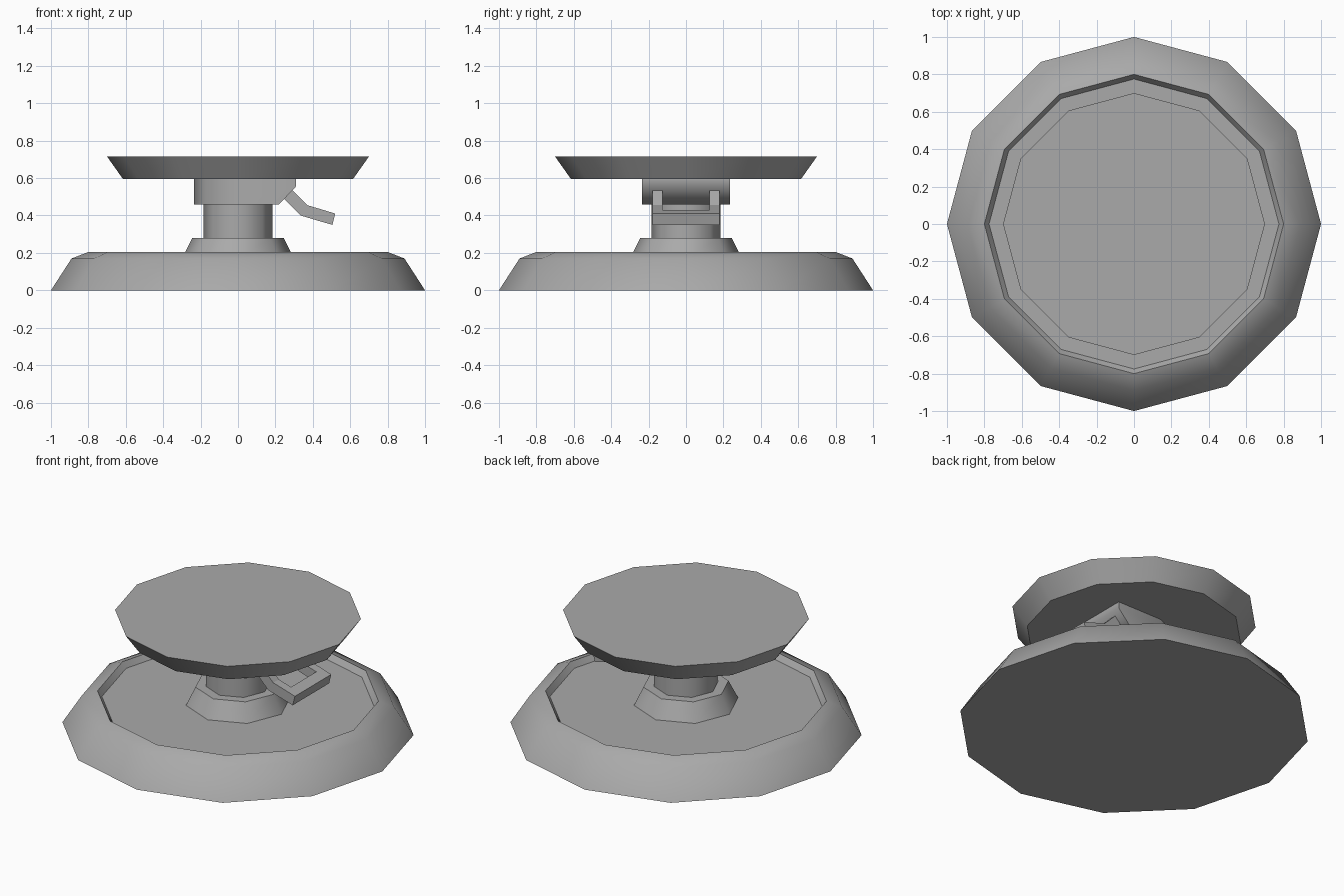
import bpy
import bmesh
from math import cos, sin, tau, radians

old = bpy.data.objects.get("Cube")
if old:
    bpy.data.objects.remove(old, do_unlink=True)

grey = bpy.data.materials.new("plain grey")
grey.use_nodes = True
grey.diffuse_color = (0.4, 0.4, 0.4, 1)
grey.node_tree.nodes["Principled BSDF"].inputs["Base Color"].default_value = (0.4, 0.4, 0.4, 1)


def finish(name, bm):
    """Turn a bmesh into a shaded, coloured object."""
    bmesh.ops.recalc_face_normals(bm, faces=bm.faces)
    mesh = bpy.data.meshes.new(name)
    bm.to_mesh(mesh)
    bm.free()
    mesh.materials.append(grey)
    obj = bpy.data.objects.new(name, mesh)
    bpy.context.collection.objects.link(obj)
    bpy.ops.object.select_all(action='DESELECT')
    obj.select_set(True)
    bpy.context.view_layer.objects.active = obj
    bpy.ops.object.shade_smooth_by_angle(angle=radians(50))
    return obj


def loft(bm, rings):
    """Join rings of points with quads and cap both ends."""
    loops = [[bm.verts.new(p) for p in ring] for ring in rings]
    n = len(loops[0])
    for a, b in zip(loops, loops[1:]):
        for i in range(n):
            j = (i + 1) % n
            bm.faces.new((a[i], a[j], b[j], b[i]))
    bm.faces.new(loops[0])
    bm.faces.new(loops[-1])


def turned(name, sides, profile):
    """Lathe a (radius, height) profile with a vertex on each axis."""
    bm = bmesh.new()
    loft(bm, [[(r * cos(tau * i / sides), r * sin(tau * i / sides), z)
               for i in range(sides)] for r, z in profile])
    return finish(name, bm)


# Base dish with a shallow recess, foot collar, column and seat
turned("base", 12, [(1, 0), (0.89, 0.17), (0.8, 0.205), (0.775, 0.17)])
turned("foot_collar", 8, [(0.3, 0.17), (0.245, 0.28)])
turned("column", 8, [(0.185, 0.27), (0.185, 0.47)])
turned("seat", 12, [(0.615, 0.595), (0.7, 0.715)])

# Bracket under the seat: rounded at the back, chamfered on the lever side
R = 0.235
back = [(R * cos(tau * k / 8), R * sin(tau * k / 8)) for k in range(2, 7)]
bm = bmesh.new()
loft(bm, [[(x, y, z) for x, y in back + [(tip, -R), (tip, R)]]
          for tip, z in [(0.22, 0.46), (0.31, 0.555), (0.31, 0.595)]])
finish("seat_bracket", bm)

# Height lever: a bent frame made of two arms and an end bar
top = [(0.28, 0.545), (0.37, 0.455), (0.455, 0.43), (0.52, 0.41)]
bottom = [(0.235, 0.50), (0.335, 0.40), (0.435, 0.37), (0.505, 0.35)]
arm, opening = 0.18, 0.125
bm = bmesh.new()
for i in range(3):
    corners = [top[i], top[i + 1], bottom[i + 1], bottom[i]]
    spans = [(-arm, arm)] if i == 2 else [(-arm, -opening), (opening, arm)]
    for y0, y1 in spans:
        loft(bm, [[(x, y, z) for x, z in corners] for y in (y0, y1)])
finish("height_lever", bm)
